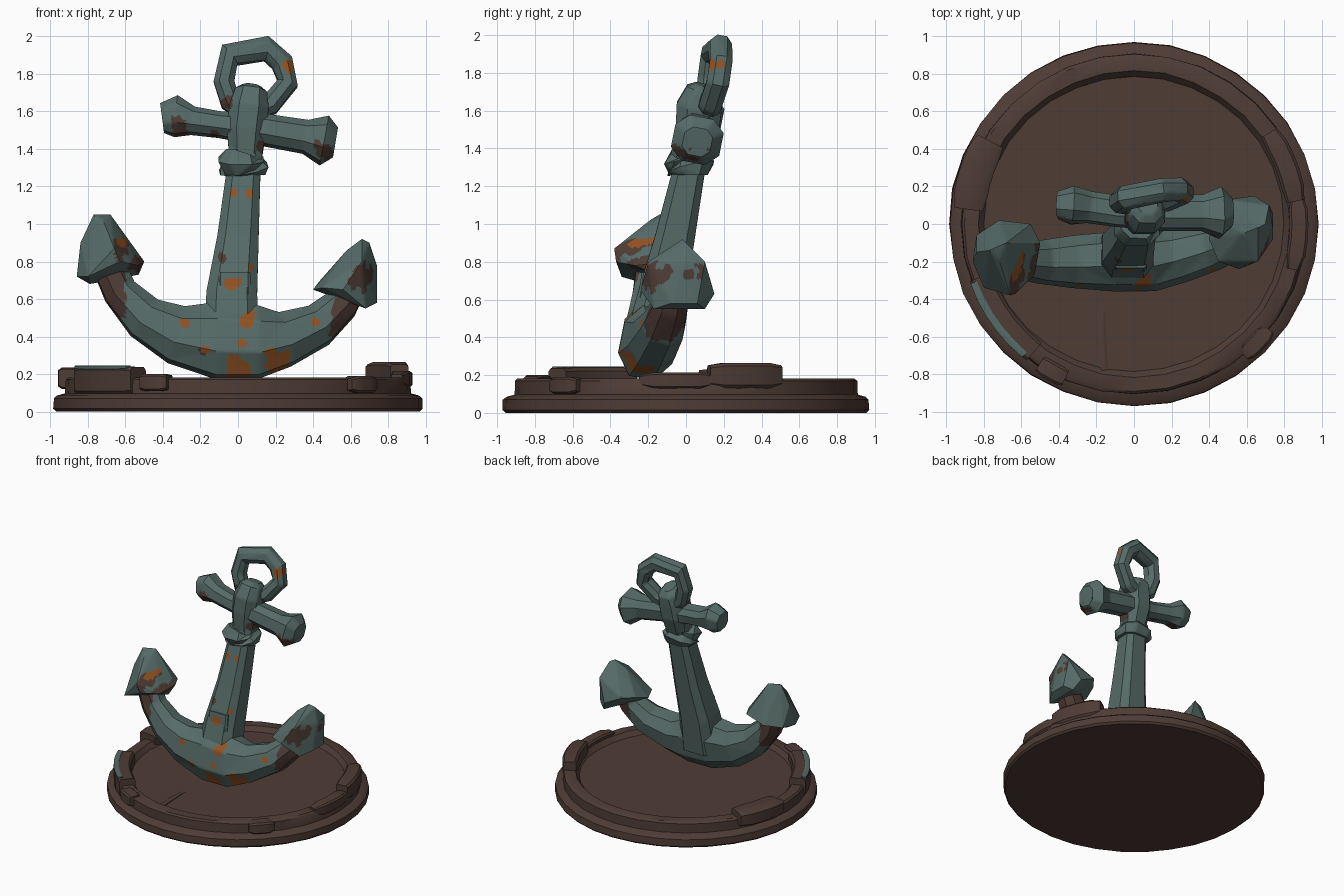
import bpy, bmesh, math
from mathutils import Vector, noise

if "Cube" in bpy.data.objects:
    bpy.data.objects.remove(bpy.data.objects["Cube"])


def material(name, rgb):
    m = bpy.data.materials.new(name)
    m.diffuse_color = (*rgb, 1)
    m.use_nodes = True
    m.node_tree.nodes["Principled BSDF"].inputs["Base Color"].default_value = m.diffuse_color
    return m


TEAL = material("weathered teal", (0.092, 0.147, 0.137))
BROWN = material("dark brown", (0.078, 0.045, 0.036))
ORANGE = material("rust orange", (0.29, 0.085, 0.017))

# rust spots seen from the front: x, z, radius
ORANGE_SPOTS = [(0, .23, .065), (.2, .27, .065), (.05, .49, .045), (-.03, .68, .04),
                (-.28, .47, .02), (.07, .77, .025), (.06, 1.17, .02), (-.02, 1.17, .022),
                (.27, 1.84, .03), (.42, .47, .025), (.02, .37, .025), (-.17, .33, .02),
                (-.62, .9, .025)]
BROWN_SPOTS = [(-.08, .82, .025), (-.31, 1.52, .05), (-.13, 1.48, .025), (.45, 1.39, .05),
               (-.06, 1.65, .035), (.13, 1.41, .03), (-.53, .78, .05), (.66, .72, .07),
               (-.63, .87, .05), (-.18, .32, .02)]


def finish(name, bm, mats, angle=38):
    bmesh.ops.recalc_face_normals(bm, faces=bm.faces)
    me = bpy.data.meshes.new(name)
    bm.to_mesh(me)
    bm.free()
    for m in mats:
        me.materials.append(m)
    ob = bpy.data.objects.new(name, me)
    bpy.context.collection.objects.link(ob)
    bpy.ops.object.select_all(action='DESELECT')
    ob.select_set(True)
    bpy.context.view_layer.objects.active = ob
    bpy.ops.object.shade_smooth_by_angle(angle=math.radians(angle))
    return ob


def paint(bm, brown_rule=None):
    """Refine the faces and colour them by rust spots."""
    bmesh.ops.triangulate(bm, faces=bm.faces)
    for _ in range(5):
        long = [e for e in bm.edges if e.calc_length() > 0.028]
        if not long:
            break
        bmesh.ops.subdivide_edges(bm, edges=long, cuts=1, use_grid_fill=True)
        bmesh.ops.triangulate(bm, faces=bm.faces)
    bmesh.ops.recalc_face_normals(bm, faces=bm.faces)
    for f in bm.faces:
        c = f.calc_center_median()
        wob = 1 + 0.7 * noise.noise(c * 17)

        def hit(spots):
            return f.normal.y < 0.25 and any(
                math.hypot(c.x - x, c.z - z) < r * wob for x, z, r in spots)
        if hit(ORANGE_SPOTS):
            f.material_index = 2
        elif hit(BROWN_SPOTS) or (brown_rule and brown_rule(c, 0.05 * (wob - 1))):
            f.material_index = 1


def loft(name, stations, c=0.45, ref=(0, 1, -0.2), closed=False, mat=None, rule=None):
    """Eight-sided sweep through stations (x, y, z, half width, half depth)."""
    bm = bmesh.new()
    section = [(1, c), (c, 1), (-c, 1), (-1, c), (-1, -c), (-c, -1), (c, -1), (1, -c)]
    pts = [Vector(s[:3]) for s in stations]
    n = len(pts)
    rings = []
    for i, s in enumerate(stations):
        a = pts[(i - 1) % n] if closed else pts[max(i - 1, 0)]
        b = pts[(i + 1) % n] if closed else pts[min(i + 1, n - 1)]
        t = (b - a).normalized()
        v = Vector(ref)
        v = (v - t * v.dot(t)).normalized()
        u = v.cross(t)
        rings.append([bm.verts.new(pts[i] + u * (p * s[3]) + v * (q * s[4])) for p, q in section])
    for i in range(n if closed else n - 1):
        r, r2 = rings[i], rings[(i + 1) % n]
        for k in range(8):
            bm.faces.new((r[k], r[(k + 1) % 8], r2[(k + 1) % 8], r2[k]))
    if not closed:
        bm.faces.new(rings[0])
        bm.faces.new(rings[-1])
    if mat:
        return finish(name, bm, [mat])
    paint(bm, rule)
    return finish(name, bm, [TEAL, BROWN, ORANGE])


def fluke(name, points):
    bm = bmesh.new()
    for p in points:
        bm.verts.new(p)
    bmesh.ops.convex_hull(bm, input=bm.verts)
    paint(bm)
    return finish(name, bm, [TEAL, BROWN, ORANGE], 30)


def rim_lump(name, a0, a1, r, hw, z0, z1, taper=0.85, mat=BROWN):
    """Curved block lying on the rim between two angles (degrees)."""
    st = []
    zc, hz = (z0 + z1) / 2, (z1 - z0) / 2
    for i in range(6):
        a = math.radians(a0 + (a1 - a0) * i / 5)
        k = taper if i in (0, 5) else 1
        st.append((r * math.cos(a), r * math.sin(a), zc, hw * k, hz * k))
    return loft(name, st, c=0.75, ref=(0, 0, 1), mat=mat)


# round base: stepped disc with a raised rim, slightly uneven
N = 32
profile = [(.97, 0), (.985, .015), (.983, .07), (.965, .085), (.922, .097), (.92, .17),
           (.905, .182), (.83, .182), (.80, .145)]
bm = bmesh.new()
rings = []
for j, (r, z) in enumerate(profile):
    ring = []
    for i in range(N):
        a = 2 * math.pi * i / N
        w = 1 + 0.006 * noise.noise(Vector((3 * math.cos(a), 3 * math.sin(a), j * .7)))
        ring.append(bm.verts.new((r * w * math.cos(a), r * w * .985 * math.sin(a), z)))
    rings.append(ring)
for r, r2 in zip(rings, rings[1:]):
    for i in range(N):
        bm.faces.new((r[i], r[(i + 1) % N], r2[(i + 1) % N], r2[i]))
bm.faces.new(rings[0])
bm.faces.new(rings[-1])
finish("round_base", bm, [BROWN])

# broken lumps on the rim
rim_lump("rim_lump_left_back", 150, 175, .885, .09, .12, .235)
rim_lump("rim_lump_left_front", 199, 232, .865, .065, .09, .24, .95)
rim_lump("rim_strip_teal", 200, 230, .91, .02, .225, .246, .9, TEAL)
rim_lump("rim_lump_front", 236, 246, .90, .05, .11, .2)
rim_lump("rim_lump_right", 8, 34, .87, .06, .13, .265, .8)
rim_lump("rim_lump_right_tail", -16, 10, .88, .05, .13, .215, .6)
rim_lump("rim_lump_front_right", -50, -38, .91, .05, .10, .19, .7)
loft("floor_ridge", [(-.17, -.45, .143, .012, .006), (-.17, -.62, .146, .022, .012),
                     (-.16, -.78, .146, .02, .012)], ref=(0, 0, 1), mat=BROWN)

# curved arms, brown near the flukes
loft("anchor_arms", [
    (-.70, -.18, .80, .085, .08), (-.63, -.19, .64, .09, .09), (-.50, -.20, .50, .115, .11),
    (-.33, -.20, .41, .15, .13), (-.10, -.20, .38, .20, .145), (.10, -.20, .37, .19, .145),
    (.25, -.17, .385, .14, .13), (.43, -.12, .46, .11, .115), (.55, -.08, .57, .09, .09),
    (.62, -.05, .70, .08, .08)],
    rule=lambda c, w: c.x + w > .50 or (c.x + w < -.60 and c.z > .5))

# spade-shaped flukes
fluke("left_fluke", [
    (-.77, -.14, 1.05), (-.68, -.10, 1.05), (-.72, -.19, 1.02), (-.84, -.15, .90),
    (-.84, -.06, .74), (-.72, .02, .76), (-.55, 0, .80), (-.50, -.10, .80),
    (-.53, -.27, .78), (-.63, -.37, .80), (-.80, -.34, .72), (-.86, -.2, .72),
    (-.66, -.38, .87), (-.79, -.2, .68), (-.53, -.15, .73)])
fluke("right_fluke", [
    (.66, -.02, .92), (.70, 0, .90), (.58, -.05, .86), (.72, .10, .80), (.74, -.02, .78),
    (.66, -.20, .80), (.50, .13, .70), (.64, .15, .63), (.74, .06, .58), (.74, -.08, .58),
    (.68, -.17, .55), (.68, .10, .55), (.56, -.24, .65), (.45, -.2, .66), (.40, -.08, .65),
    (.43, .04, .69)])

# tapered shank, collar and head
loft("shank", [(-.035, -.19, .35, .15, .14), (-.033, -.13, .62, .135, .125),
               (.0, -.06, .92, .11, .105), (.03, .015, 1.28, .09, .085),
               (.04, .04, 1.38, .09, .08)], c=.6)
loft("collar", [(.03, .025, 1.26, .115, .09), (.03, .025, 1.295, .13, .125),
                (.02, .01, 1.32, .105, .105), (.015, -.005, 1.345, .12, .115),
                (.02, .0, 1.36, .09, .08)], c=.5)
loft("shank_head", [(.04, .035, 1.34, .085, .08), (.045, .06, 1.5, .105, .115),
                    (.06, .07, 1.62, .105, .12), (.07, .10, 1.70, .085, .10),
                    (.075, .11, 1.73, .05, .06)], c=.5)

# crossbar with knobbed ends
loft("crossbar", [
    (-.405, .10, 1.565, .075, .07), (-.33, .10, 1.575, .105, .095), (-.24, .09, 1.55, .07, .08),
    (-.10, .07, 1.53, .065, .08), (.15, .06, 1.50, .08, .09), (.36, .06, 1.465, .085, .09),
    (.46, .06, 1.445, .125, .13), (.52, .06, 1.435, .075, .075)], c=.5)

# ring at the top
loft("top_ring", [
    (-.045, .14, 1.90, .065, .06), (.15, .18, 1.935, .065, .06), (.235, .185, 1.86, .06, .06),
    (.265, .17, 1.75, .055, .06), (.17, .13, 1.635, .055, .06), (.05, .11, 1.59, .055, .055),
    (-.04, .11, 1.65, .055, .055), (-.075, .12, 1.76, .055, .06)], closed=True)

# raised plate at the foot of the shank
loft("shank_patch", [(-.02, -.185, .60, .09, .07), (-.02, -.165, .735, .085, .07)], c=.85)
